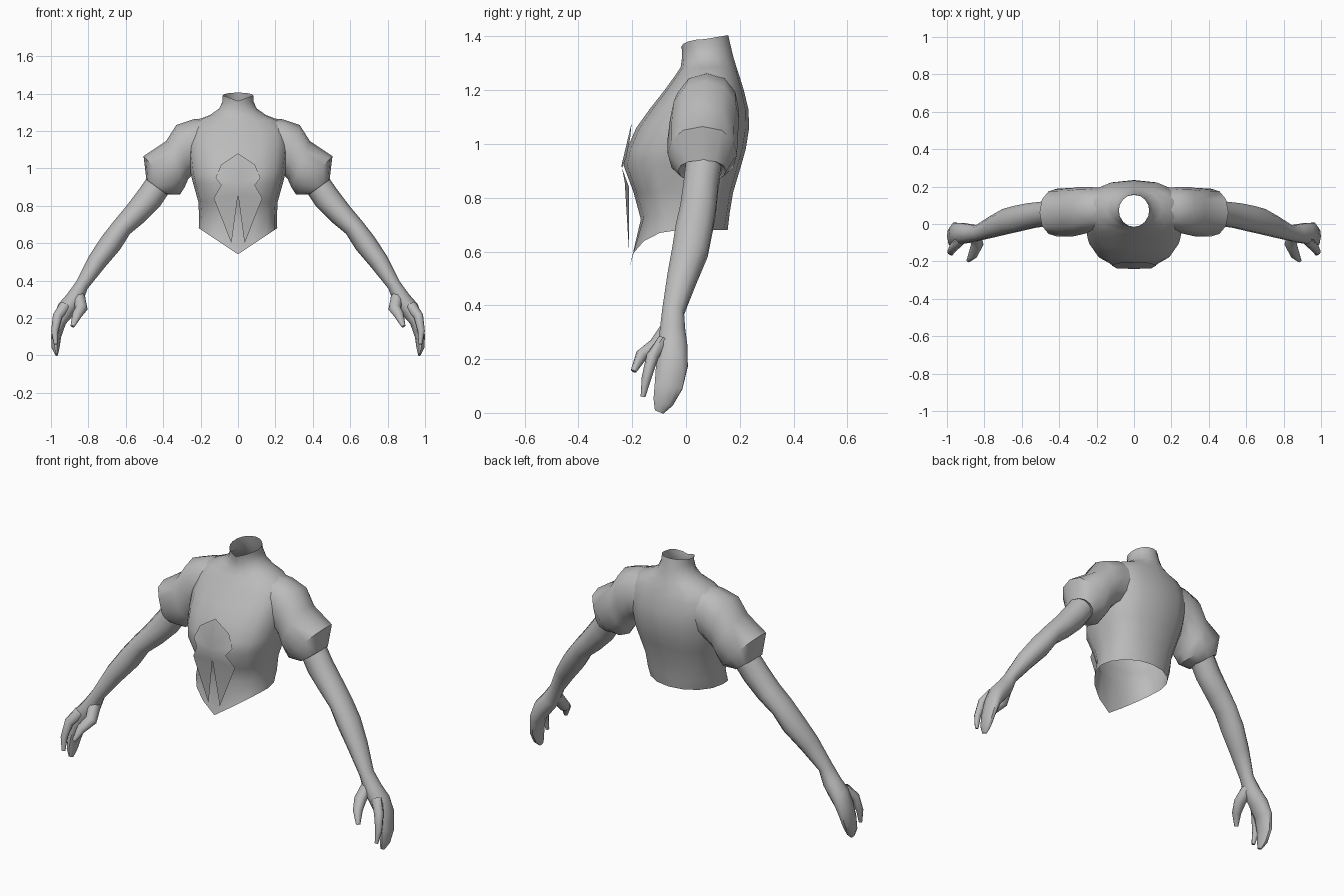
import bpy, bmesh, math
from mathutils import Vector

grey = bpy.data.materials.new("plain grey")
grey.diffuse_color = (0.5, 0.5, 0.5, 1)


def finish(name, bm, mirror=False, angle=50):
    bmesh.ops.recalc_face_normals(bm, faces=bm.faces[:])
    me = bpy.data.meshes.new(name)
    bm.to_mesh(me)
    bm.free()
    ob = bpy.data.objects.new(name, me)
    bpy.context.collection.objects.link(ob)
    me.materials.append(grey)
    if mirror:
        ob.modifiers.new("mirror", 'MIRROR').use_mirror_merge = False
    bpy.ops.object.select_all(action='DESELECT')
    ob.select_set(True)
    bpy.context.view_layer.objects.active = ob
    bpy.ops.object.shade_smooth_by_angle(angle=math.radians(angle))
    return ob


def loft(rings, cap_end=False):
    bm = bmesh.new()
    loops = [[bm.verts.new(p) for p in r] for r in rings]
    n = len(loops[0])
    for a, b in zip(loops, loops[1:]):
        for i in range(n):
            j = (i + 1) % n
            bm.faces.new((a[i], a[j], b[j], b[i]))
    if cap_end:
        bm.faces.new(loops[-1])
    return bm


def tube(stations, sides):
    """Rings across a path; each station is x, y, z, radius across, radius along y."""
    pts = [Vector(s[:3]) for s in stations]
    rings = []
    for i, s in enumerate(stations):
        t = (pts[min(i + 1, len(pts) - 1)] - pts[max(i - 1, 0)]).normalized()
        v = t.cross(Vector((0, 1, 0))).normalized()
        u = v.cross(t)
        rings.append([pts[i] + v * s[3] * math.cos(a) + u * s[4] * math.sin(a)
                      for a in (2 * math.pi * k / sides for k in range(sides))])
    return loft(rings, True)


def spow(v, e):
    return math.copysign(abs(v) ** e, v)


# Bodice and open neck: z, half width, front y, back y, squareness, front drop, back rise
torso = [
    (0.68, 0.21, -0.21, 0.155, 2.0, 0.14, 0),
    (0.74, 0.208, -0.168, 0.162, 2.3, 0.02, 0),
    (0.82, 0.212, -0.195, 0.175, 2.5, 0, 0),
    (0.92, 0.24, -0.232, 0.205, 2.6, 0, 0),
    (0.98, 0.255, -0.22, 0.222, 2.6, 0, 0),
    (1.06, 0.265, -0.185, 0.235, 2.5, 0, 0),
    (1.13, 0.27, -0.135, 0.232, 2.5, 0, 0),
    (1.20, 0.265, -0.08, 0.215, 2.4, 0, 0),
    (1.255, 0.225, -0.04, 0.198, 2.2, 0, 0),
    (1.285, 0.15, -0.02, 0.188, 2.0, 0, 0),
    (1.32, 0.10, -0.015, 0.177, 2.0, 0, 0),
    (1.36, 0.082, -0.015, 0.165, 2.0, 0.01, 0.01),
    (1.39, 0.082, -0.018, 0.157, 2.0, 0.03, 0.015),
]
rings = []
for z, hw, yf, yb, n, drop, rise in torso:
    ring = []
    for k in range(16):
        a = 2 * math.pi * k / 16
        x, s = spow(math.cos(a), 2 / n), spow(math.sin(a), 2 / n)
        mid = (yf + yb) / 2
        y = mid + s * (yb - yf) / 2
        dz = -drop * (1 - abs(x)) if s < -0.01 else rise * max(s, 0)
        ring.append((x * hw, y, z + dz))
    rings.append(ring)
finish("bodice", loft(rings), angle=60)

# Puffed sleeves: top x, z, bottom x, z, front y, back y
sleeve = [
    (0.13, 1.272, 0.17, 1.00, -0.03, 0.19),
    (0.24, 1.262, 0.23, 0.98, -0.045, 0.198),
    (0.33, 1.232, 0.265, 0.945, -0.06, 0.198),
    (0.385, 1.145, 0.285, 0.90, -0.068, 0.192),
    (0.505, 1.065, 0.31, 0.86, -0.068, 0.19),
    (0.49, 0.94, 0.38, 0.86, -0.03, 0.15),
    (0.46, 0.95, 0.40, 0.89, 0.0, 0.11),
]
rings = []
for tx, tz, bx, bz, yf, yb in sleeve:
    ring = []
    for k in range(12):
        a = 2 * math.pi * k / 12
        c, s = math.cos(a) / 2, spow(math.sin(a), 0.85) / 2
        ring.append(((tx + bx) / 2 + c * (tx - bx), (yf + yb) / 2 + s * (yb - yf),
                     (tz + bz) / 2 + c * (tz - bz)))
    rings.append(ring)
finish("sleeve", loft(rings), mirror=True)

# Arm running into the palm and the joined fingers
finish("arm_and_hand", tube([
    (0.40, 0.07, 0.95, 0.07, 0.07),
    (0.475, 0.055, 0.84, 0.072, 0.068),
    (0.55, 0.045, 0.755, 0.064, 0.07),
    (0.62, 0.03, 0.685, 0.055, 0.072),
    (0.68, 0.015, 0.60, 0.06, 0.07),
    (0.755, -0.015, 0.50, 0.052, 0.058),
    (0.835, -0.048, 0.375, 0.036, 0.043),
    (0.875, -0.05, 0.30, 0.048, 0.05),
    (0.92, -0.05, 0.245, 0.05, 0.058),
    (0.955, -0.052, 0.18, 0.036, 0.062),
    (0.973, -0.065, 0.10, 0.027, 0.055),
    (0.975, -0.085, 0.04, 0.021, 0.04),
    (0.97, -0.10, 0.004, 0.008, 0.018),
], 10), mirror=True)

# Separate forefinger and thumb
finish("forefinger", tube([
    (0.925, -0.085, 0.265, 0.03, 0.026),
    (0.965, -0.125, 0.21, 0.026, 0.023),
    (0.98, -0.147, 0.13, 0.019, 0.018),
    (0.975, -0.160, 0.06, 0.01, 0.009),
], 8), mirror=True)
finish("thumb", tube([
    (0.85, -0.06, 0.315, 0.032, 0.035),
    (0.838, -0.11, 0.25, 0.034, 0.03),
    (0.862, -0.165, 0.215, 0.026, 0.024),
    (0.885, -0.195, 0.155, 0.011, 0.011),
], 8), mirror=True)

# Thin chest ornament with a forked lower edge
half = [(0, 1.08, -0.202), (0.09, 1.02, -0.208), (0.12, 0.95, -0.222), (0.09, 0.91, -0.238),
        (0.13, 0.84, -0.212), (0.035, 0.60, -0.212), (0, 0.86, -0.228)]
bm = bmesh.new()
v = [bm.verts.new((x, y, z)) for x, z, y in half]
m = bm.verts.new((0, -0.24, 0.92))
for i, j in ((0, 1), (1, 2), (2, 3), (3, 6)):
    bm.faces.new((v[i], v[j], m))
bm.faces.new((v[3], v[4], v[6]))
bm.faces.new((v[4], v[5], v[6]))
finish("chest_ornament", bm, mirror=True, angle=60)
